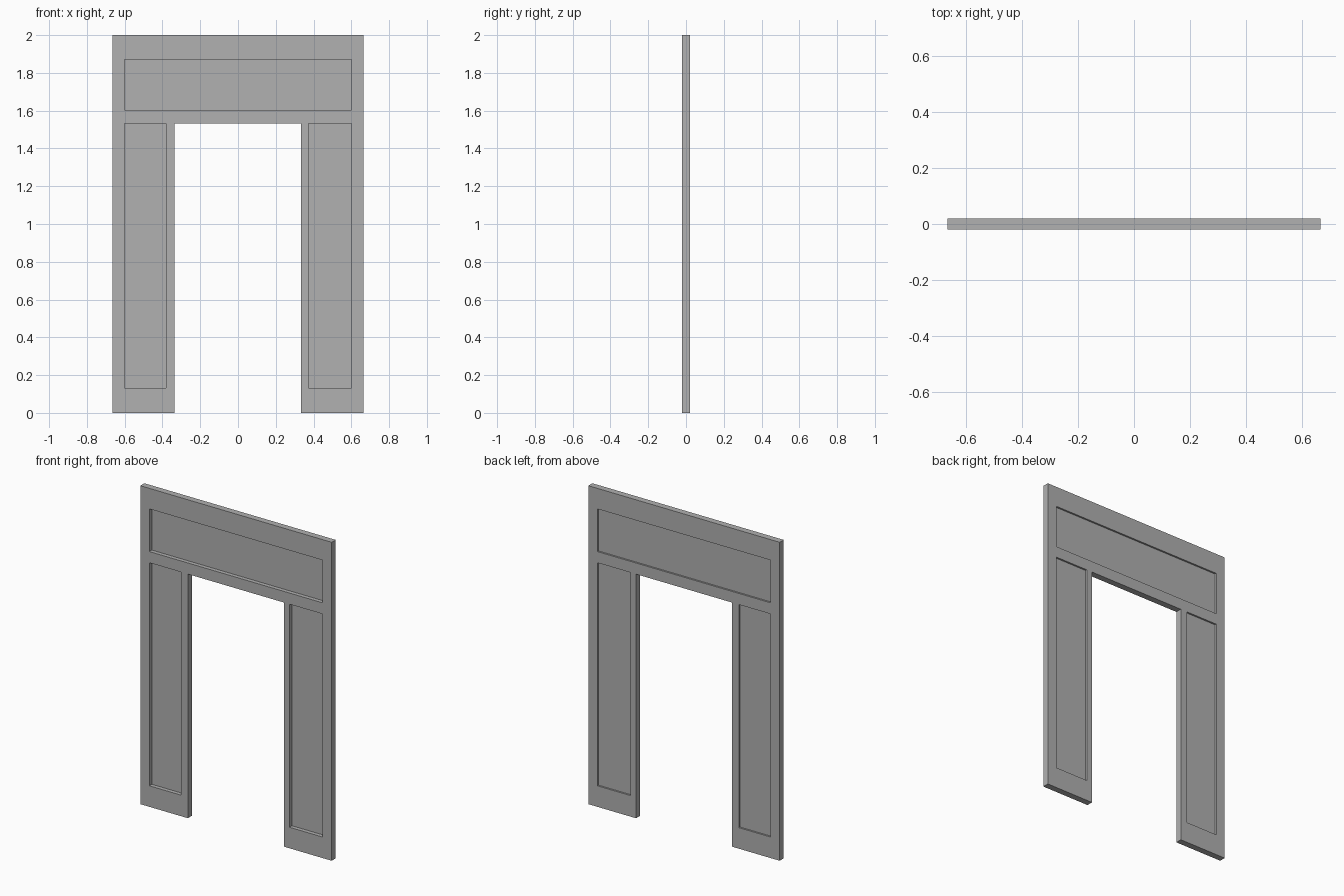
import bpy, bmesh

if "Cube" in bpy.data.objects:
    bpy.data.objects.remove(bpy.data.objects["Cube"])

HALF_DEPTH = 0.02
XS = [-0.665, -0.602, -0.381, -0.335, 0.333, 0.372, 0.6, 0.665]
ZS = [0, 0.132, 1.533, 1.603, 1.871, 2.0]

grey = bpy.data.materials.new("dark_grey")
grey.diffuse_color = (0.44, 0.44, 0.44, 1)
grey.use_nodes = True
grey.node_tree.nodes["Principled BSDF"].inputs["Base Color"].default_value = grey.diffuse_color


def finish(bm, name):
    bmesh.ops.recalc_face_normals(bm, faces=bm.faces)
    mesh = bpy.data.meshes.new(name)
    bm.to_mesh(mesh)
    bm.free()
    mesh.materials.append(grey)
    obj = bpy.data.objects.new(name, mesh)
    bpy.context.collection.objects.link(obj)
    return obj


def is_solid(i, j):
    doorway = i == 3 and j < 2
    leg_panel = i in (1, 5) and j == 1
    top_panel = 1 <= i <= 5 and j == 3
    return not (doorway or leg_panel or top_panel)


# Door surround: one slab with the doorway and panel openings left out
bm = bmesh.new()
for i in range(len(XS) - 1):
    for j in range(len(ZS) - 1):
        if is_solid(i, j):
            corners = [(XS[i], ZS[j]), (XS[i + 1], ZS[j]),
                       (XS[i + 1], ZS[j + 1]), (XS[i], ZS[j + 1])]
            bm.faces.new([bm.verts.new((x, -HALF_DEPTH, z)) for x, z in corners])
bmesh.ops.remove_doubles(bm, verts=bm.verts, dist=1e-4)
ext = bmesh.ops.extrude_face_region(bm, geom=bm.faces[:], use_keep_orig=True)
moved = [v for v in ext["geom"] if isinstance(v, bmesh.types.BMVert)]
bmesh.ops.translate(bm, verts=moved, vec=(0, 2 * HALF_DEPTH, 0))
finish(bm, "door_surround")


def panel(name, x0, x1, z0, z1, y0=0.005, y1=0.009):
    bm = bmesh.new()
    bmesh.ops.create_cube(bm, size=1)
    for v in bm.verts:
        v.co = (x1 if v.co.x > 0 else x0,
                y1 if v.co.y > 0 else y0,
                z1 if v.co.z > 0 else z0)
    finish(bm, name)


# Thin recessed panels, deeper on the front than on the back
panel("left_panel", XS[1], XS[2], ZS[1], ZS[2])
panel("right_panel", XS[5], XS[6], ZS[1], ZS[2])
panel("top_panel", XS[1], XS[6], ZS[3], ZS[4])
